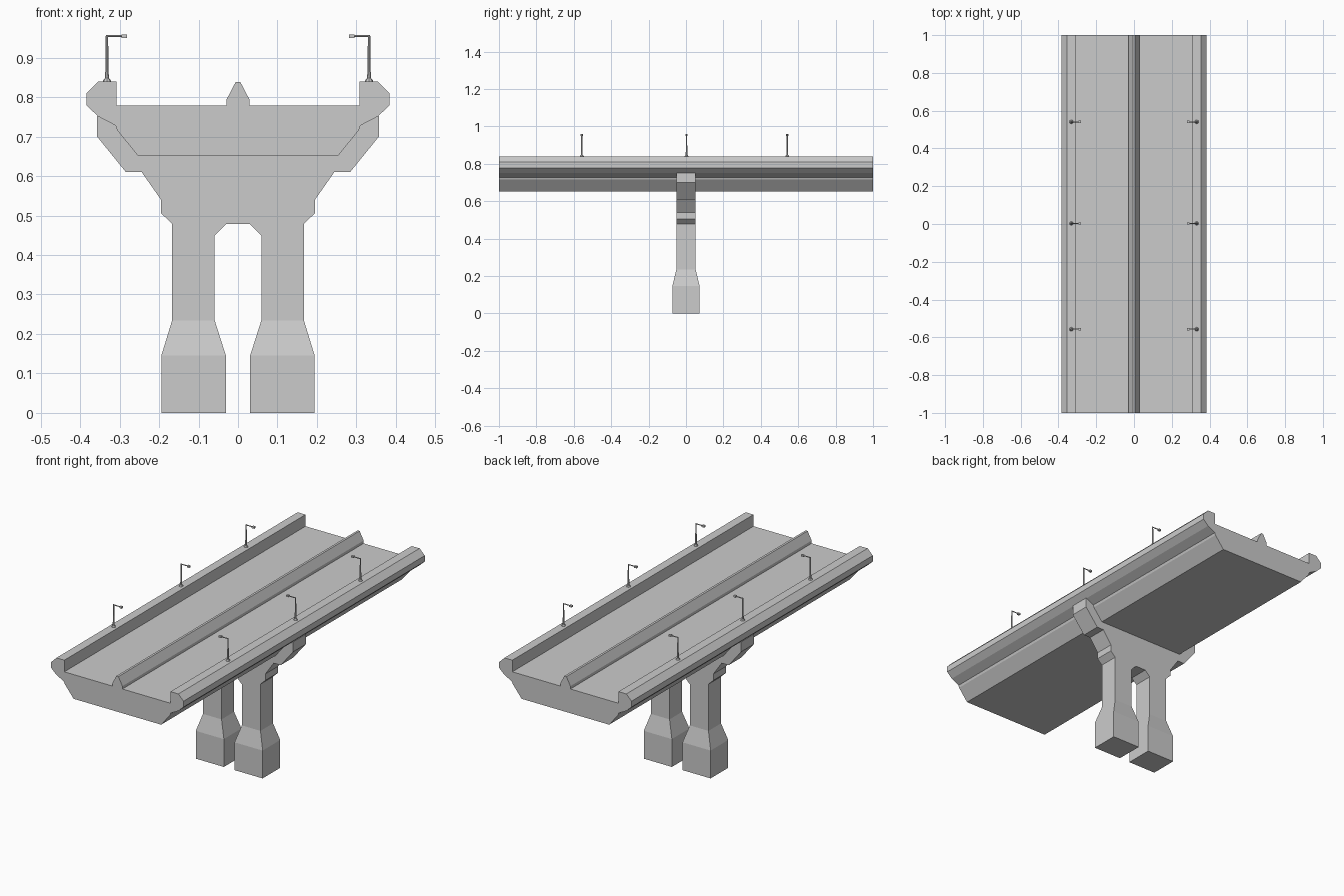
import bpy, bmesh
from math import cos, sin, pi

if "Cube" in bpy.data.objects:
    bpy.data.objects.remove(bpy.data.objects["Cube"])


def finish(name, bm):
    bmesh.ops.recalc_face_normals(bm, faces=bm.faces)
    me = bpy.data.meshes.new(name)
    bm.to_mesh(me)
    bm.free()
    ob = bpy.data.objects.new(name, me)
    bpy.context.collection.objects.link(ob)
    return ob


def loft(name, rings):
    """Join equal-length rings of points with quads and cap both ends."""
    bm = bmesh.new()
    vs = [[bm.verts.new(p) for p in r] for r in rings]
    n = len(vs[0])
    for a, b in zip(vs, vs[1:]):
        for i in range(n):
            j = (i + 1) % n
            bm.faces.new((a[i], a[j], b[j], b[i]))
    bm.faces.new(vs[0])
    bm.faces.new(vs[-1])
    return finish(name, bm)


def extrude_half(name, half, y):
    """Mirror a half profile in x and extrude it from -y to y."""
    prof = half + [(-x, z) for x, z in reversed(half)]
    return loft(name, [[(x, s * y, z) for x, z in prof] for s in (-1, 1)])


def rect(x0, x1, y, z):
    return [(x0, -y, z), (x1, -y, z), (x1, y, z), (x0, y, z)]


# Deck with edge parapets and central barrier
extrude_half("bridge_deck", [
    (0.006, 0.838), (0.029, 0.794), (0.029, 0.779), (0.308, 0.779),
    (0.308, 0.84), (0.354, 0.84), (0.384, 0.81), (0.384, 0.779),
    (0.354, 0.751), (0.31, 0.728), (0.306, 0.716), (0.254, 0.652)], 1.0)

# Pier head and upper legs
extrude_half("pier_head", [
    (0.357, 0.752), (0.357, 0.70), (0.284, 0.61), (0.244, 0.61),
    (0.195, 0.54), (0.195, 0.506), (0.167, 0.479), (0.167, 0.234),
    (0.059, 0.234), (0.059, 0.449), (0.03, 0.478)], 0.052)

for side, s in (("left", -1), ("right", 1)):
    # Flared column base
    loft(f"pier_base_{side}", [rect(s * a, s * b, y, z) for a, b, y, z in (
        (0.031, 0.194, 0.073, 0.0), (0.031, 0.194, 0.073, 0.146),
        (0.059, 0.167, 0.052, 0.234))])

    # Street lamps: round pole, arm and head
    for k, y in enumerate((-0.557, 0.003, 0.541)):
        px = s * 0.332
        loft(f"lamp_pole_{side}_{k}", [
            [(px + r * cos(i * pi / 4), y + r * sin(i * pi / 4), z) for i in range(8)]
            for r, z in ((0.011, 0.838), (0.010, 0.842), (0.005, 0.848),
                         (0.004, 0.87), (0.003, 0.957))])
        loft(f"lamp_arm_{side}_{k}", [
            [(x, y + 0.0025 * cos(i * pi / 3), 0.955 + 0.0025 * sin(i * pi / 3))
             for i in range(6)] for x in (px, s * 0.292)])
        loft(f"lamp_head_{side}_{k}", [
            rect(s * 0.281, s * 0.295, y=0.006, z=z) for z in (0.950, 0.959)]
        ).location.y = y
